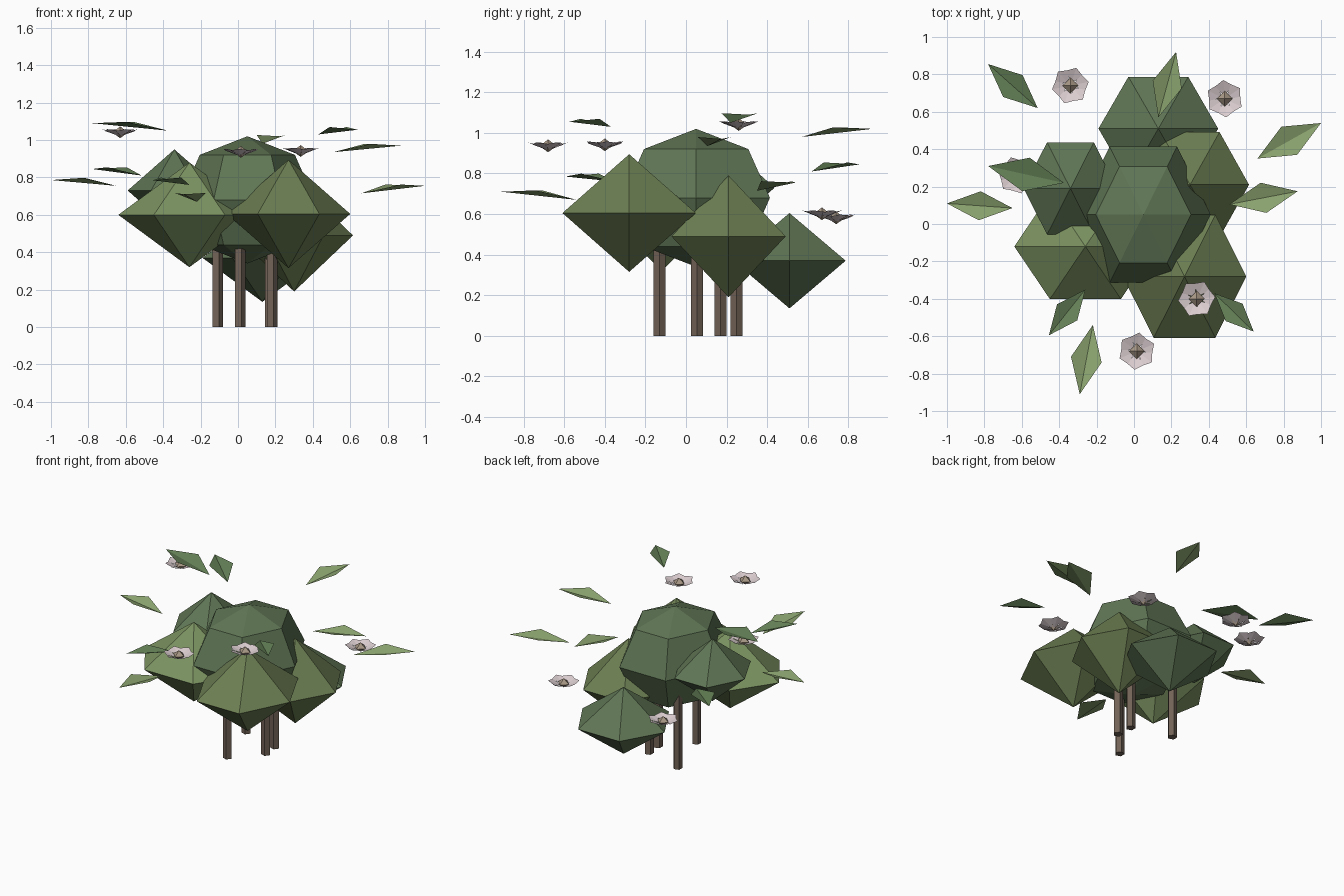
import bpy
from math import sin, cos, pi
from mathutils import Vector

if "Cube" in bpy.data.objects:
    bpy.data.objects.remove(bpy.data.objects["Cube"])


def material(name, rgb):
    m = bpy.data.materials.new(name)
    m.diffuse_color = (*rgb, 1)
    m.use_nodes = True
    m.node_tree.nodes["Principled BSDF"].inputs["Base Color"].default_value = m.diffuse_color
    return m


def add_mesh(name, verts, faces, mat):
    me = bpy.data.meshes.new(name)
    me.from_pydata(verts, [], faces)
    me.materials.append(mat)
    ob = bpy.data.objects.new(name, me)
    bpy.context.collection.objects.link(ob)
    return ob


def lathe(name, profile, sides, mat, loc, scale=(1, 1, 1)):
    """Spin (radius, height) points; ends are closed by poles or caps."""
    verts, rings, faces = [], [], []
    for r, z in profile:
        n = 1 if r == 0 else sides
        rings.append([len(verts) + i % n for i in range(sides)])
        verts += [(loc[0] + r * scale[0] * cos(2 * pi * i / sides),
                   loc[1] + r * scale[1] * sin(2 * pi * i / sides),
                   loc[2] + z * scale[2]) for i in range(n)]
    for a, b in zip(rings, rings[1:]):
        for i in range(sides):
            j = (i + 1) % sides
            faces.append(list(dict.fromkeys((a[i], a[j], b[j], b[i]))))
    if profile[0][0]:
        faces.append(rings[0][::-1])
    if profile[-1][0]:
        faces.append(rings[-1])
    return add_mesh(name, verts, faces, mat)


def sphere_profile(rings):
    pts = [(sin(pi * k / rings), -cos(pi * k / rings)) for k in range(1, rings)]
    return [(0, -1)] + pts + [(0, 1)]


bark = material("bark", (0.17, 0.125, 0.095))
deep = material("deep_green", (0.115, 0.18, 0.09))
mid = material("mid_green", (0.15, 0.21, 0.085))
light = material("light_green", (0.2, 0.29, 0.12))
leaf_dark = material("leaf_dark", (0.13, 0.22, 0.095))
leaf_light = material("leaf_light", (0.26, 0.37, 0.16))
petal_mat = material("petal", (0.72, 0.62, 0.64))
heart_mat = material("flower_centre", (0.4, 0.32, 0.24))

# stems
for x, y in [(0.01, -0.13), (-0.11, 0.25), (0.18, 0.055), (0.17, 0.17)]:
    lathe("stem", [(0.031, 0), (0.031, 0.6)], 5, bark, (x, y, 0))

# main canopy and surrounding foliage clumps
lathe("canopy", sphere_profile(4), 6, deep, (0.05, 0.05, 0.68), (0.36, 0.42, 0.34))
clumps = [
    ((0.27, -0.28, 0.605), (0.33, 0.38, 0.29), mid),
    ((0.30, 0.21, 0.49), (0.315, 0.325, 0.30), mid),
    ((0.13, 0.51, 0.37), (0.32, 0.32, 0.235), deep),
    ((-0.26, -0.12, 0.60), (0.38, 0.325, 0.28), light),
    ((-0.34, 0.19, 0.73), (0.25, 0.285, 0.22), deep),
]
for loc, scale, mat in clumps:
    lathe("foliage_clump", sphere_profile(2), 6, mat, loc, scale)


# folded leaves: inner tip, outer tip
def leaf(base, tip, mat):
    base, tip = Vector(base), Vector(tip)
    d = tip - base
    side = d.cross((0, 0, 1)).normalized() * d.length * 0.22
    m = (base + tip) / 2 + Vector((0, 0, 0.027))
    add_mesh("leaf", [base, m + side, tip, m - side], [(0, 1, 2), (0, 2, 3)], mat)


leaf((-0.515, 0.62, 0.81), (-0.78, 0.855, 0.845), leaf_dark)
leaf((-0.375, 0.22, 1.05), (-0.78, 0.31, 1.09), leaf_dark)
leaf((-0.65, 0.085, 0.755), (-1.0, 0.11, 0.786), leaf_light)
leaf((-0.26, -0.35, 0.76), (-0.455, -0.595, 0.785), leaf_dark)
leaf((-0.22, -0.54, 0.67), (-0.29, -0.91, 0.71), leaf_light)
leaf((0.43, -0.37, 1.03), (0.64, -0.575, 1.055), leaf_dark)
leaf((0.51, 0.105, 0.935), (0.875, 0.175, 0.97), leaf_light)
leaf((0.66, 0.35, 0.715), (1.0, 0.54, 0.755), leaf_light)
leaf((0.13, 0.57, 0.98), (0.225, 0.92, 1.02), leaf_light)


# flowers: ring of kite petals around a diamond heart
def flower(x, y, z, turn):
    verts, faces = [], []
    for k in range(6):
        a = turn + k * pi / 3
        n = len(verts)
        for r, w, h in [(0.01, 0, -0.018), (0.07, -0.045, 0.008),
                        (0.1, 0, 0.018), (0.07, 0.045, 0.012)]:
            verts.append((x + r * cos(a) - w * sin(a), y + r * sin(a) + w * cos(a), z + h))
        faces += [(n, n + 1, n + 2), (n, n + 2, n + 3)]
    add_mesh("flower_petals", verts, faces, petal_mat)
    lathe("flower_centre", [(0, -0.03), (0.042, 0.0), (0, 0.033)], 4, heart_mat, (x, y, z))


flower(-0.34, 0.74, 0.58, 0.2)
flower(0.485, 0.67, 0.60, 0.6)
flower(0.335, -0.4, 0.94, 0.1)
flower(0.015, -0.68, 0.935, 0.4)
flower(-0.63, 0.26, 1.04, 0.8)
